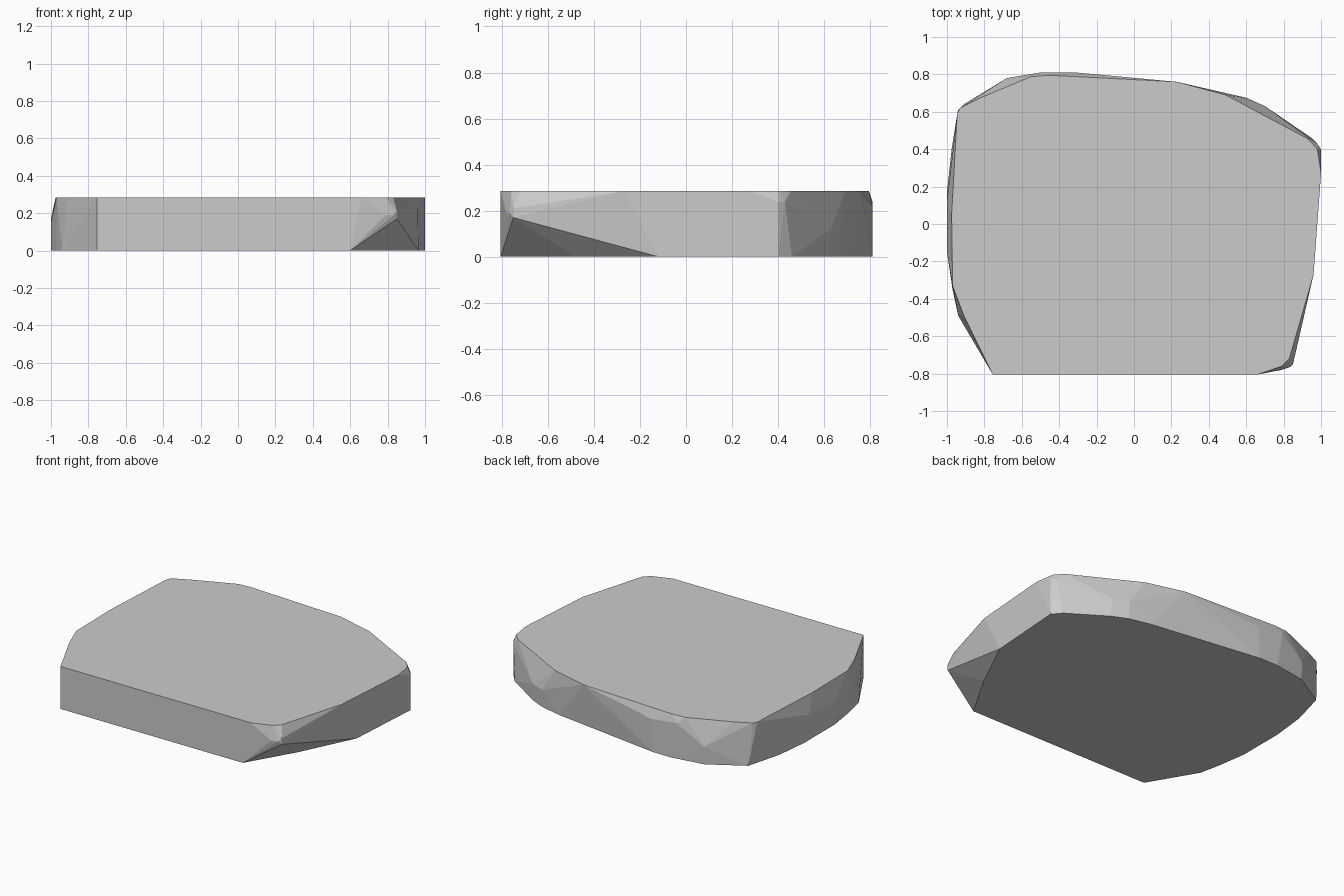
import bpy, bmesh, math

HEIGHT = 0.285

# Outline of the flat top face
top = [(-0.755, -0.805), (0.66, -0.805), (0.79, -0.76), (0.83, -0.72),
       (0.96, -0.27), (1.0, 0.27), (0.98, 0.40), (0.93, 0.455), (0.49, 0.69),
       (0.23, 0.76), (-0.27, 0.785), (-0.45, 0.795), (-0.55, 0.788),
       (-0.82, 0.675), (-0.93, 0.62), (-0.945, 0.59), (-0.975, 0.05),
       (-0.97, -0.33), (-0.91, -0.49)]

# Outline of the flat underside
bottom = [(-0.755, -0.805), (0.60, -0.805), (0.79, -0.48), (0.965, -0.12),
          (1.0, 0.40), (0.95, 0.46), (0.70, 0.62), (0.60, 0.665),
          (0.45, 0.70), (-0.32, 0.81), (-0.46, 0.81), (-0.68, 0.775),
          (-0.91, 0.64), (-0.975, 0.40), (-1.0, 0.17), (-1.0, -0.15),
          (-0.97, -0.35), (-0.94, -0.49)]

# Bulging points between the two faces
bulge = [(0.79, -0.78, 0.19), (0.835, -0.765, 0.19), (0.85, -0.75, 0.21),
         (0.85, -0.75, 0.17), (1.0, 0.40, 0.24), (0.98, 0.43, 0.24),
         (0.70, 0.63, 0.12), (0.60, 0.675, 0.12), (-0.31, 0.81, 0.22),
         (-0.50, 0.81, 0.24), (-0.68, 0.78, 0.12), (-0.94, 0.61, 0.22),
         (-1.0, 0.12, 0.17), (-1.0, -0.15, 0.15)]

points = ([(x, y, HEIGHT) for x, y in top]
          + [(x, y, 0.0) for x, y in bottom] + bulge)

# Chiselled slab: convex shell around the outlines
bm = bmesh.new()
for p in points:
    bm.verts.new(p)
bmesh.ops.convex_hull(bm, input=bm.verts[:])
loose = [v for v in bm.verts if not v.link_faces]
bmesh.ops.delete(bm, geom=loose, context='VERTS')
bmesh.ops.dissolve_limit(bm, angle_limit=math.radians(0.5),
                         verts=bm.verts[:], edges=bm.edges[:])
bmesh.ops.recalc_face_normals(bm, faces=bm.faces[:])

mesh = bpy.data.meshes.new("stone_slab")
bm.to_mesh(mesh)
bm.free()
slab = bpy.data.objects.new("stone_slab", mesh)
bpy.context.collection.objects.link(slab)
